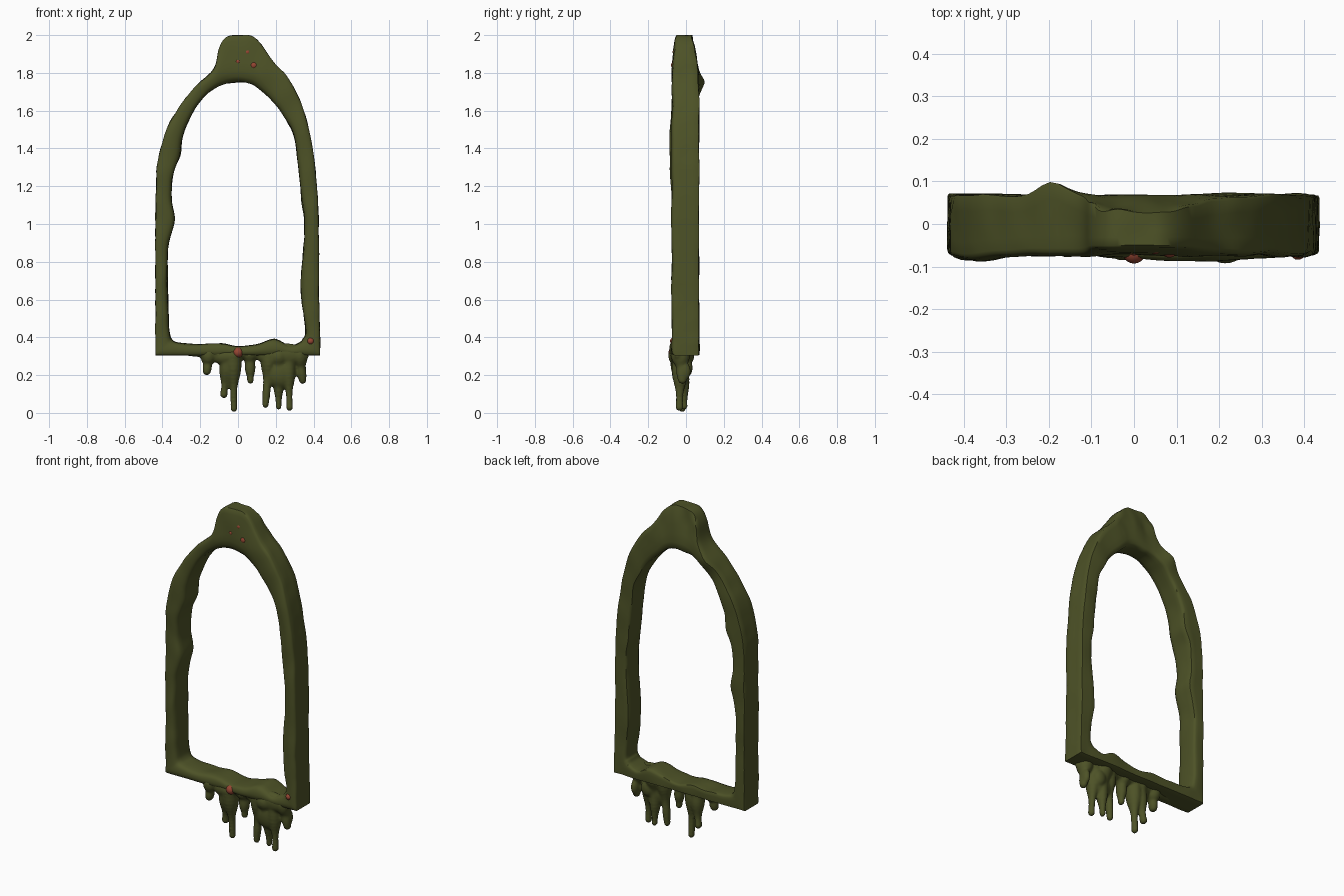
import bpy, bmesh, math
from mathutils import Vector, Matrix, noise


def material(name, rgb):
    m = bpy.data.materials.new(name)
    m.diffuse_color = (*rgb, 1)
    return m


OLIVE = material("olive slime", (0.075, 0.085, 0.02))
RED = material("rust red", (0.30, 0.06, 0.032))


def make_object(name, bm, mat):
    bmesh.ops.recalc_face_normals(bm, faces=bm.faces)
    me = bpy.data.meshes.new(name)
    bm.to_mesh(me)
    bm.free()
    me.materials.append(mat)
    ob = bpy.data.objects.new(name, me)
    bpy.context.collection.objects.link(ob)
    bpy.ops.object.select_all(action='DESELECT')
    ob.select_set(True)
    bpy.context.view_layer.objects.active = ob
    bpy.ops.object.shade_smooth_by_angle(angle=math.radians(50))
    return ob


def catmull(pts, i, t):
    a, b, c, d = (Vector(pts[(i + k) % len(pts)]) for k in (-1, 0, 1, 2))
    return 0.5 * (2 * b + (c - a) * t + (2 * a - 5 * b + 4 * c - d) * t * t
                  + (3 * b - a - 3 * c + d) * t ** 3)


# Paired outer and inner outline points (x, z), clockwise from lower left corner
OUTER = [(-.437, .305), (-.437, .42), (-.437, .58), (-.437, .76), (-.437, .90), (-.436, 1.02),
         (-.435, 1.15), (-.43, 1.28), (-.415, 1.38), (-.37, 1.52), (-.315, 1.61), (-.235, 1.72),
         (-.13, 1.82), (-.10, 1.93), (-.06, 1.988), (.01, 2.0), (.07, 1.995), (.125, 1.95), (.183, 1.862),
         (.255, 1.785), (.315, 1.685), (.363, 1.555), (.395, 1.40), (.416, 1.22), (.426, 1.0),
         (.428, .68), (.432, .44), (.434, .305), (.342, .305), (.273, .305), (.193, .305),
         (.10, .305), (.01, .305), (-.10, .305), (-.2, .305), (-.32, .305)]
INNER = [(-.35, .39), (-.364, .44), (-.368, .56), (-.373, .72), (-.368, .89), (-.336, 1.025),
         (-.352, 1.13), (-.342, 1.264), (-.308, 1.36), (-.292, 1.46), (-.257, 1.555), (-.19, 1.66),
         (-.12, 1.72), (-.07, 1.742), (-.03, 1.748), (.01, 1.75), (.05, 1.745), (.087, 1.733), (.13, 1.70),
         (.18, 1.65), (.236, 1.58), (.295, 1.465), (.315, 1.32), (.336, 1.13), (.352, .97),
         (.332, .66), (.357, .44), (.346, .392), (.325, .37), (.273, .358), (.193, .39),
         (.10, .363), (.01, .352), (-.09, .37), (-.2, .362), (-.31, .372)]
# Cross-section: fraction from outer to inner edge, and depth
SECTION = [(0, -.058), (.03, -.066), (.12, -.071), (.3, -.075), (.45, -.075), (.6, -.074), (.75, -.071),
           (.88, -.065), (.97, -.052), (1, -.03), (1, 0), (1, .03), (.99, .052), (.94, .064),
           (.8, .068), (.6, .069), (.4, .069), (.2, .069), (.04, .068), (0, .062), (0, .03), (0, 0), (0, -.03)]
STEPS = 6


def bump(x, z, cx, cz, sx, sz):
    return math.exp(-((x - cx) / sx) ** 2 - ((z - cz) / sz) ** 2)


# Arched frame: lumpy loft around the opening
bm = bmesh.new()
rings = []
for i in range(len(OUTER)):
    for s in range(STEPS):
        o, n = catmull(OUTER, i, s / STEPS), catmull(INNER, i, s / STEPS)
        o.x = max(-.437, min(.435, o.x))
        o.y = max(.305, min(2.0, o.y))
        ring = []
        for t, y in SECTION:
            p = o.lerp(n, t)
            x, z = p
            w = noise.noise(Vector((x * 9, y * 12, z * 7)))
            k = max(0, min(1, (z - 1.80) / .2))
            y = y * (1 - .35 * k) - .012 * k + .006 * w
            if y > 0:
                y += .03 * bump(x, z, -.2, 1.76, .05, .06)
                y += .018 * noise.noise(Vector((x * 14, 3, z * 14))) * k
            else:
                y -= .014 * bump(x, z, -.36, 1.38, .1, .22)
                y -= .012 * bump(x, z, .15, .34, .2, .06)
            edge = .005 * noise.noise(Vector((x * 12, y * 15 + 5, z * 12)))
            if z > .34:
                d = (n - o).normalized()
                x, z = x + d.x * edge, z + d.y * edge
            ring.append(bm.verts.new((x, y, min(z, 2.0))))
        rings.append(ring)
for a, b in zip(rings, rings[1:] + rings[:1]):
    for j in range(len(SECTION)):
        k = (j + 1) % len(SECTION)
        bm.faces.new((a[j], a[k], b[k], b[j]))
make_object("arched_frame", bm, OLIVE)


# Slime drips: tapering strings and root blobs fused together
def blob(bm, x, y, z, rx, ry, rz):
    bmesh.ops.create_icosphere(bm, subdivisions=3, radius=1,
                               matrix=Matrix.Translation((x, y, z)) @ Matrix.Diagonal((rx, ry, rz, 1)))


def drip(bm, x0, x1, y0, y1, top, tip, r0, r1):
    count = 14
    for i in range(count):
        t = i / (count - 1)
        r = r1 + (r0 - r1) * (1 - t) ** 1.6
        r *= 1 + .12 * math.sin(t * 9 + x0 * 40)
        zz = top + (tip + r1 - top) * t
        blob(bm, x0 + (x1 - x0) * t, y0 + (y1 - y0) * t, zz, r, r * 1.15, max(r, .022))


bm = bmesh.new()
for d in [(-.155, -.165, -.03, -.035, .31, .20, .042, .021),
          (-.055, -.075, -.03, -.01, .30, .08, .05, .019),
          (-.025, -.022, -.035, -.02, .30, .01, .05, .016),
          (.062, .066, -.03, -.03, .31, .155, .04, .02),
          (.165, .146, -.03, -.03, .30, .03, .045, .017),
          (.215, .215, -.025, -.01, .30, .02, .055, .018),
          (.265, .273, -.03, -.035, .30, .015, .05, .017),
          (.325, .342, -.03, -.02, .31, .155, .042, .02)]:
    drip(bm, *d)
for b in [(.225, -.03, .22, .085, .045, .09), (.23, -.045, .31, .15, .04, .06),
          (-.055, -.035, .30, .085, .045, .05), (.02, -.03, .315, .33, .045, .026),
          (.25, .005, .24, .04, .03, .05), (.34, -.01, .22, .022, .035, .05)]:
    blob(bm, *b)
drips = make_object("slime_drips", bm, OLIVE)
mod = drips.modifiers.new("fuse", 'REMESH')
mod.mode = 'VOXEL'
mod.voxel_size = .007
mod.use_smooth_shade = True
mod = drips.modifiers.new("soften", 'SMOOTH')
mod.factor = .5
mod.iterations = 4

# Red beads set in the front
for i, (x, y, z, r) in enumerate([(.05, -.055, 1.91, .016), (.083, -.058, 1.84, .021), (0, -.060, 1.86, .014),
                                  (0, -.066, .32, .027), (.385, -.066, .38, .018)]):
    bm = bmesh.new()
    bmesh.ops.create_uvsphere(bm, u_segments=20, v_segments=12, radius=r,
                              matrix=Matrix.Translation((x, y, z)))
    make_object(f"red_bead_{i + 1}", bm, RED)
